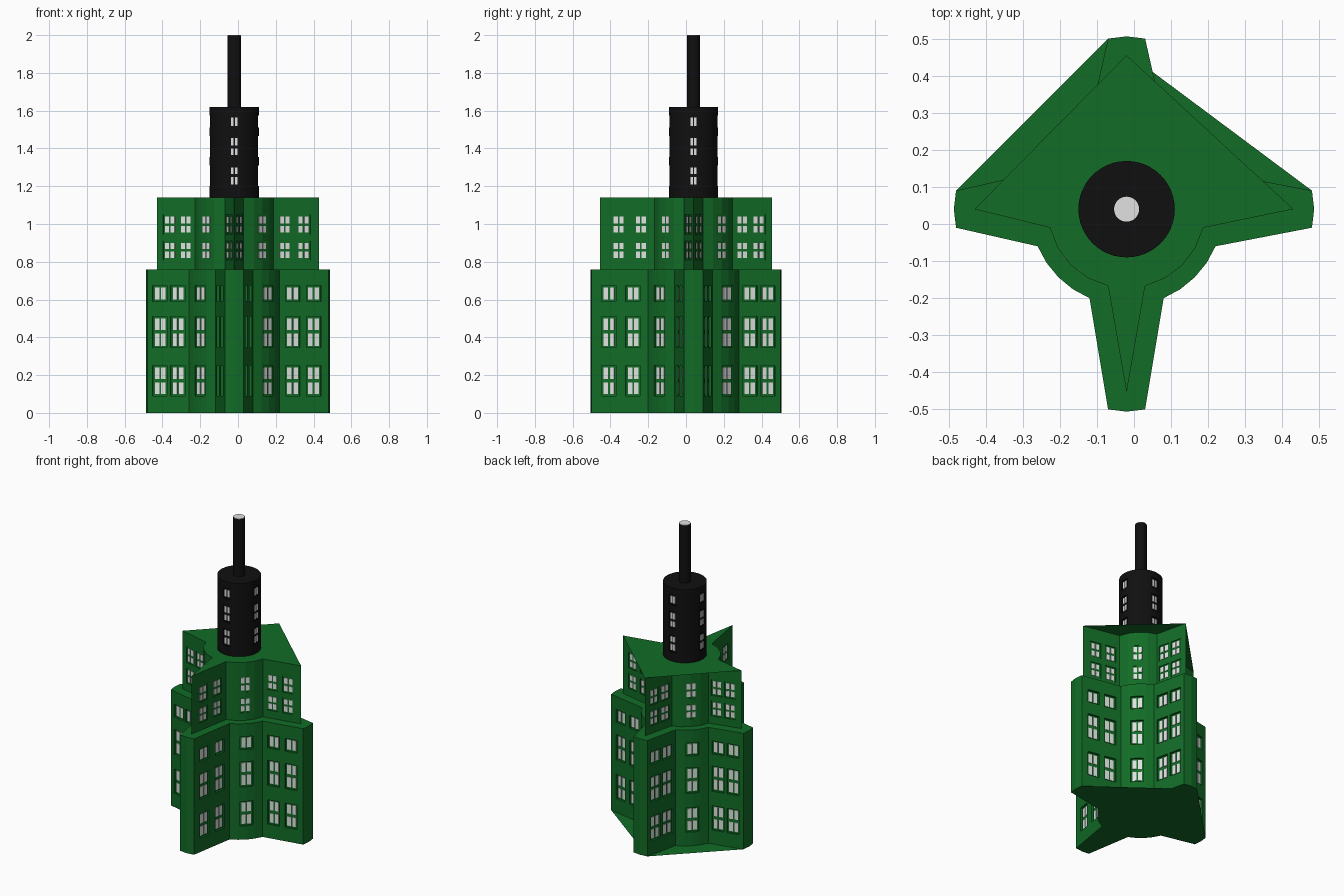
import bpy, bmesh, math
from mathutils import Matrix, Vector

if "Cube" in bpy.data.objects:
    bpy.data.objects.remove(bpy.data.objects["Cube"])

CENTRE = Vector((-0.02, 0.04))  # axis of the tower


def material(name, colour):
    m = bpy.data.materials.new(name)
    m.use_nodes = True
    m.diffuse_color = (*colour, 1)
    m.node_tree.nodes["Principled BSDF"].inputs["Base Color"].default_value = (*colour, 1)
    return m


GREEN = material("green wall", (0.006, 0.15, 0.02))
BLACK = material("black tower", (0.005, 0.005, 0.005))
LIGHT = material("light pane", (0.75, 0.75, 0.75))


def make_object(name, bm, mat):
    bmesh.ops.recalc_face_normals(bm, faces=bm.faces)
    mesh = bpy.data.meshes.new(name)
    bm.to_mesh(mesh)
    bm.free()
    ob = bpy.data.objects.new(name, mesh)
    bpy.context.collection.objects.link(ob)
    mesh.materials.append(mat)
    return ob


def prism(name, outline, z0, z1, mat):
    bm = bmesh.new()
    face = bm.faces.new([bm.verts.new((p.x, p.y, z0)) for p in outline])
    top = bmesh.ops.extrude_face_region(bm, geom=[face])["geom"]
    bmesh.ops.translate(bm, vec=(0, 0, z1 - z0),
                        verts=[v for v in top if isinstance(v, bmesh.types.BMVert)])
    return make_object(name, bm, mat)


def plate(name, points, z, up):
    bm = bmesh.new()
    face = bm.faces.new([bm.verts.new((p.x, p.y, z)) for p in points])
    face.normal_update()
    if (face.normal.z > 0) != up:
        face.normal_flip()
    mesh = bpy.data.meshes.new(name)
    bm.to_mesh(mesh)
    bm.free()
    mesh.materials.append(GREEN)
    bpy.context.collection.objects.link(bpy.data.objects.new(name, mesh))


def turn(k, p):
    return CENTRE + Matrix.Rotation(k * math.pi / 2, 2) @ Vector(p)


def star(tips, base, half_base, half_tip, steps=4):
    """Four wings joined by rounded inner corners."""
    pts = []
    radius, a = math.hypot(base, half_base), math.atan2(half_base, base)
    for k, tip in enumerate(tips):
        if half_tip:
            pts += [turn(k, (tip, -half_tip)), turn(k, (tip + 0.006, 0)), turn(k, (tip, half_tip))]
        else:
            pts.append(turn(k, (tip, 0)))
        for i in range(steps + 1):
            t = a + (math.pi / 2 - 2 * a) * i / steps
            pts.append(turn(k, (radius * math.cos(t), radius * math.sin(t))))
    return pts


def box(bm, at, normal, z0, z1, width, inner, outer, shift=0):
    """Upright box on a wall, from depth inner to depth outer along the normal."""
    n = normal.normalized()
    side = Vector((-n.y, n.x))
    c = at + n * (inner + outer) / 2 + side * shift
    m = (Matrix.Translation((c.x, c.y, (z0 + z1) / 2))
         @ Matrix.Rotation(math.atan2(n.y, n.x), 4, 'Z')
         @ Matrix.Diagonal((outer - inner, width, z1 - z0, 1)))
    bmesh.ops.create_cube(bm, size=1, matrix=m)


def add_windows(body, places, rows, pane, depth, name):
    """Sink a recess for each window and lay pairs of panes on its floor."""
    cuts, panes = bmesh.new(), bmesh.new()
    gap = pane * 0.4
    for at, normal in places:
        for row in rows:
            box(cuts, at, normal, row[0][0] - 0.01, row[-1][1] + 0.01,
                2 * pane + gap + 0.02, -depth, 0.03)
            for z0, z1 in row:
                for s in (-1, 1):
                    box(panes, at, normal, z0, z1, pane, -depth - 0.001, -depth + 0.003,
                        s * (pane + gap) / 2)
    make_object(name, panes, LIGHT)
    cutter = make_object("window_cutter", cuts, body.data.materials[0])
    cutter.hide_render = True
    mod = body.modifiers.new("windows", 'BOOLEAN')
    mod.operation, mod.object, mod.solver = 'DIFFERENCE', cutter, 'EXACT'
    bpy.context.view_layer.objects.active = body
    bpy.ops.object.modifier_apply(modifier=mod.name)
    bpy.data.objects.remove(cutter)


def star_places(tips, base, half_base, half_tip, fractions):
    """Window spots: two on each wing side and one on each inner corner."""
    places = []
    radius = math.hypot(base, half_base)
    for k, tip in enumerate(tips):
        for s in (-1, 1):
            p0, p1 = Vector((base, s * half_base)), Vector((tip, s * half_tip))
            d = p1 - p0
            n = turn(k, Vector((-d.y, d.x)) * s) - CENTRE
            places += [(turn(k, p0 + d * f), n) for f in fractions]
        diag = turn(k, (math.sqrt(0.5), math.sqrt(0.5))) - CENTRE
        places.append((CENTRE + diag * radius, diag))
    return places


# Lower storeys
low = ((0.5, 0.46, 0.46, 0.54), 0.24, 0.10, 0.05)
lower = prism("lower_storeys", star(*low), 0, 0.76, GREEN)
low_rows = [[(0.1, 0.16), (0.18, 0.24)], [(0.355, 0.42), (0.44, 0.5)], [(0.6, 0.665)]]
add_windows(lower, star_places(*low, (0.27, 0.7)), low_rows, 0.024, 0.013, "lower_panes")

# Upper storeys
high = ((0.45, 0.415, 0.41, 0.495), 0.207, 0.05, 0)
upper = prism("upper_storeys", star(*high), 0.76, 1.14, GREEN)
high_rows = [[(0.82, 0.855), (0.867, 0.9)], [(0.955, 0.99), (1.003, 1.04)]]
add_windows(upper, star_places(*high, (0.25, 0.66)), high_rows, 0.022, 0.005, "upper_panes")

# Roof and floor sheets spanning the two rear inner corners
plate("roof_overhang", [CENTRE] + [turn(k, (high[0][k], 0)) for k in range(3)], 1.14, True)
plate("floor_sheet", [CENTRE, turn(0, (0.5, 0.05)), turn(1, (0.46, 0.05)),
                      turn(2, (0.46, -0.05))], 0, False)


# Round tower and spire
def ring(radius, sides=48):
    return [CENTRE + Vector((math.cos(t), math.sin(t))) * radius
            for t in (2 * math.pi * i / sides for i in range(sides))]


tower = prism("tower", ring(0.13), 1.14, 1.62, BLACK)
sides = [turn(k, (1, 0)) - CENTRE for k in range(4)]
tower_rows = [[(1.21, 1.25), (1.265, 1.3)], [(1.365, 1.4), (1.415, 1.455)], [(1.52, 1.565)]]
add_windows(tower, [(CENTRE + n * 0.13, n) for n in sides], tower_rows, 0.014, 0.008, "tower_panes")
spire = prism("spire", ring(0.035, 32), 1.62, 1.997, BLACK)
prism("spire_cap", ring(0.034, 32), 1.997, 2.0, LIGHT)

for ob in (tower, spire):
    bpy.ops.object.select_all(action='DESELECT')
    ob.select_set(True)
    bpy.context.view_layer.objects.active = ob
    bpy.ops.object.shade_smooth_by_angle(angle=math.radians(20))
